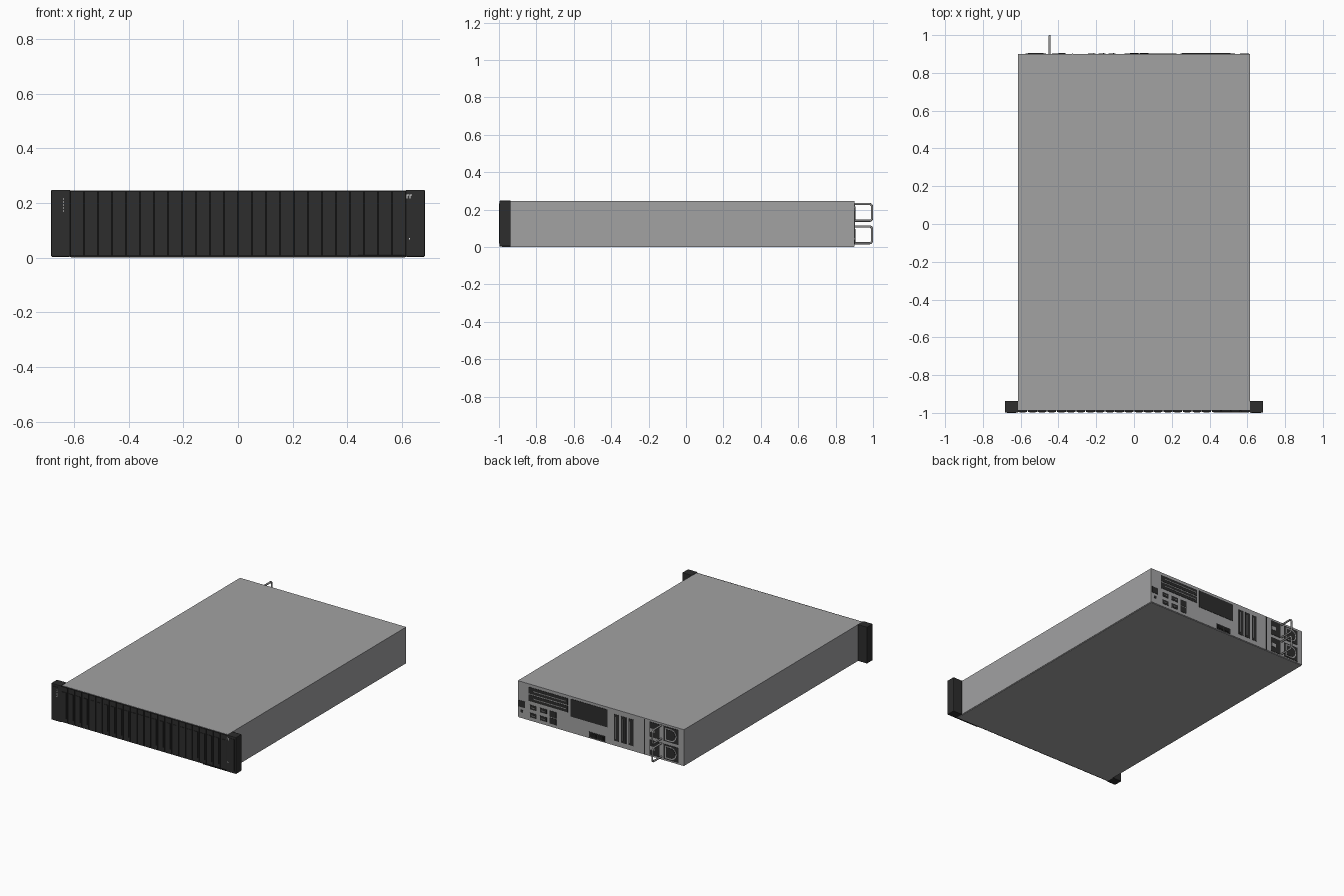
import bpy, bmesh, math
from mathutils import Vector

cube = bpy.data.objects.get("Cube")
if cube:
    bpy.data.objects.remove(cube, do_unlink=True)


def material(name, r, g, b):
    m = bpy.data.materials.new(name)
    m.use_nodes = True
    m.diffuse_color = (r, g, b, 1)
    m.node_tree.nodes["Principled BSDF"].inputs["Base Color"].default_value = (r, g, b, 1)
    return m


STEEL = material("steel grey", 0.36, 0.36, 0.365)
DARK = material("dark plastic", 0.026, 0.026, 0.026)
BLACK = material("black", 0.012, 0.012, 0.012)
WIRE = material("handle metal", 0.3, 0.3, 0.3)
WHITE = material("white marking", 0.8, 0.8, 0.8)

BACK, FRONT = 0.9, -0.995


def finish(name, bm, mat):
    me = bpy.data.meshes.new(name)
    bm.to_mesh(me)
    bm.free()
    me.materials.append(mat)
    ob = bpy.data.objects.new(name, me)
    bpy.context.collection.objects.link(ob)
    return ob


def box(name, x, y, z, mat, bevel=0):
    """Box from three (low, high) ranges."""
    bm = bmesh.new()
    bmesh.ops.create_cube(bm, size=1)
    for v in bm.verts:
        v.co = [(a + b) / 2 + c * abs(b - a) for c, (a, b) in zip(v.co, (x, y, z))]
    ob = finish(name, bm, mat)
    if bevel:
        mod = ob.modifiers.new("Bevel", "BEVEL")
        mod.width = bevel
        mod.segments = 2
    return ob


def rear(name, x, z, mat=DARK, level=1):
    """Thin plate on the rear panel; higher levels lie over lower ones."""
    return box(name, x, (BACK - 0.001, BACK + 0.002 * level), z, mat)


def rear_shape(name, points, mat, level):
    """Thin plate with any outline on the rear panel."""
    bm = bmesh.new()
    face = bm.faces.new([bm.verts.new((x, BACK, z)) for x, z in points])
    new = bmesh.ops.extrude_face_region(bm, geom=[face])["geom"]
    for v in new:
        if isinstance(v, bmesh.types.BMVert):
            v.co.y += 0.002 * level
    bmesh.ops.recalc_face_normals(bm, faces=bm.faces)
    return finish(name, bm, mat)


# Chassis with a dark underside seam
box("chassis", (-0.615, 0.615), (-0.985, BACK), (0.004, 0.245), STEEL)
box("base_pan", (-0.612, 0.612), (-0.983, BACK - 0.003), (0, 0.004), STEEL)
box("drive_cage", (-0.615, 0.615), (-0.988, -0.984), (0.003, 0.243), BLACK)

# Row of upright drive carriers
BAYS = 24
pitch = 1.23 / BAYS
for i in range(BAYS):
    a = -0.615 + i * pitch
    x = (a + 0.002, a + pitch - 0.002)
    box(f"drive_{i + 1}", x, (-0.994, -0.985), (0.006, 0.243), DARK)
    box(f"drive_latch_{i + 1}", (x[0] + 0.008, x[1] - 0.008), (-0.997, -0.99),
        (0.035, 0.21), DARK)
box("pull_tab", (0.44, 0.61), (-0.998, -0.95), (0.005, 0.011), BLACK)

# Rack ears
for side, s in (("left", 1), ("right", -1)):
    x = sorted((s * 0.613, s * 0.684))
    box(f"{side}_ear", x, (-0.998, -0.937), (0.003, 0.248), DARK, 0.004)
    x = sorted((s * 0.625, s * 0.672))
    box(f"{side}_ear_cover", x, (-1, -0.99), (0.02, 0.232), DARK)

# Ear status marks
for i in range(5):
    z = 0.168 + i * 0.011
    box(f"status_mark_{i + 1}", (-0.641, -0.636), (-1.001, -0.999), (z, z + 0.004), WHITE)
for i, x in enumerate((0.617, 0.628)):
    box(f"power_mark_{i + 1}", (x, x + 0.003), (-1.001, -0.997), (0.216, 0.231), WHITE)
    box(f"power_bar_{i + 1}", (x, x + 0.008), (-1.001, -0.997), (0.228, 0.231), WHITE)
box("power_dot", (0.625, 0.63), (-1.001, -0.999), (0.067, 0.072), WHITE)

# Rear expansion slots
for i, z in enumerate((0.132, 0.182)):
    rear(f"wide_slot_{i + 1}", (0.245, 0.535), (z, z + 0.043))
    rear(f"wide_slot_bracket_{i + 1}", (0.255, 0.5), (z + 0.019, z + 0.024), STEEL, 2)
rear("vent_panel", (-0.05, 0.225), (0.11, 0.228))
for i in range(3):
    x = -0.135 - i * 0.054
    rear(f"tall_slot_{i + 1}", (x, x + 0.038), (0.035, 0.212))
    rear(f"tall_slot_bracket_{i + 1}", (x + 0.025, x + 0.029), (0.05, 0.195), STEEL, 2)

# Rear ports
rear("management_port", (0.56, 0.608), (0.075, 0.118))
rear("service_button", (0.575, 0.592), (0.04, 0.057))
for i, x in enumerate((0.475, 0.4)):
    for j, z in enumerate((0.025, 0.078)):
        rear(f"port_{i + 1}_{j + 1}", (x, x + 0.05), (z, z + 0.03))
        rear(f"port_tongue_{i + 1}_{j + 1}", (x + 0.013, x + 0.037),
             (z + 0.012, z + 0.016), STEEL, 2)
for j, z in enumerate((0.022, 0.068)):
    rear(f"network_port_{j + 1}", (0.33, 0.378), (z, z + 0.04))
rear("network_card", (-0.03, 0.085), (0.008, 0.045))
for i in range(2):
    x = -0.02 + i * 0.052
    rear(f"network_card_socket_{i + 1}", (x, x + 0.044), (0.015, 0.038), BLACK, 2)

# Two stacked power supplies with vents, inlets and wire handles
rear("power_bay_seam", (-0.327, -0.322), (0.006, 0.24), DARK)
for n, z in (("lower", 0.012), ("upper", 0.132)):
    rear(f"{n}_supply_vent", (-0.435, -0.36), (z, z + 0.1))
    rear(f"{n}_supply_latch", (-0.40, -0.365), (z + 0.035, z + 0.06), STEEL, 2)
    rear(f"{n}_inlet_plate", (-0.575, -0.465), (z, z + 0.1))
    for label, r, mat, lv in (("rim", 0.042, STEEL, 2), ("socket", 0.034, DARK, 3)):
        cx, cz = -0.52, z + 0.05
        arc = [(cx - r * math.sin(t * math.pi / 12), cz + r * math.cos(t * math.pi / 12))
               for t in range(13)]
        rear_shape(f"{n}_inlet_{label}", arc + [(cx + r, cz - r), (cx + r, cz + r)], mat, lv)

    # Rounded U-shaped handle
    lo, hi, end, c = z + 0.008, z + 0.098, 0.995, 0.015
    path = [(BACK - 0.005, lo)]
    for zc, start in ((lo + c, -90), (hi - c, 0)):
        for k in range(5):
            t = math.radians(start + k * 22.5)
            path.append((end - c + c * math.cos(t), zc + c * math.sin(t)))
    path.append((BACK - 0.005, hi))
    cu = bpy.data.curves.new(f"{n}_handle", "CURVE")
    cu.dimensions = "3D"
    cu.bevel_depth = 0.006
    cu.bevel_resolution = 2
    cu.use_fill_caps = True
    sp = cu.splines.new("POLY")
    sp.points.add(len(path) - 1)
    for p, (y, h) in zip(sp.points, path):
        p.co = (-0.447, y, h, 1)
    cu.materials.append(WIRE)
    bpy.context.collection.objects.link(bpy.data.objects.new(f"{n}_handle", cu))
